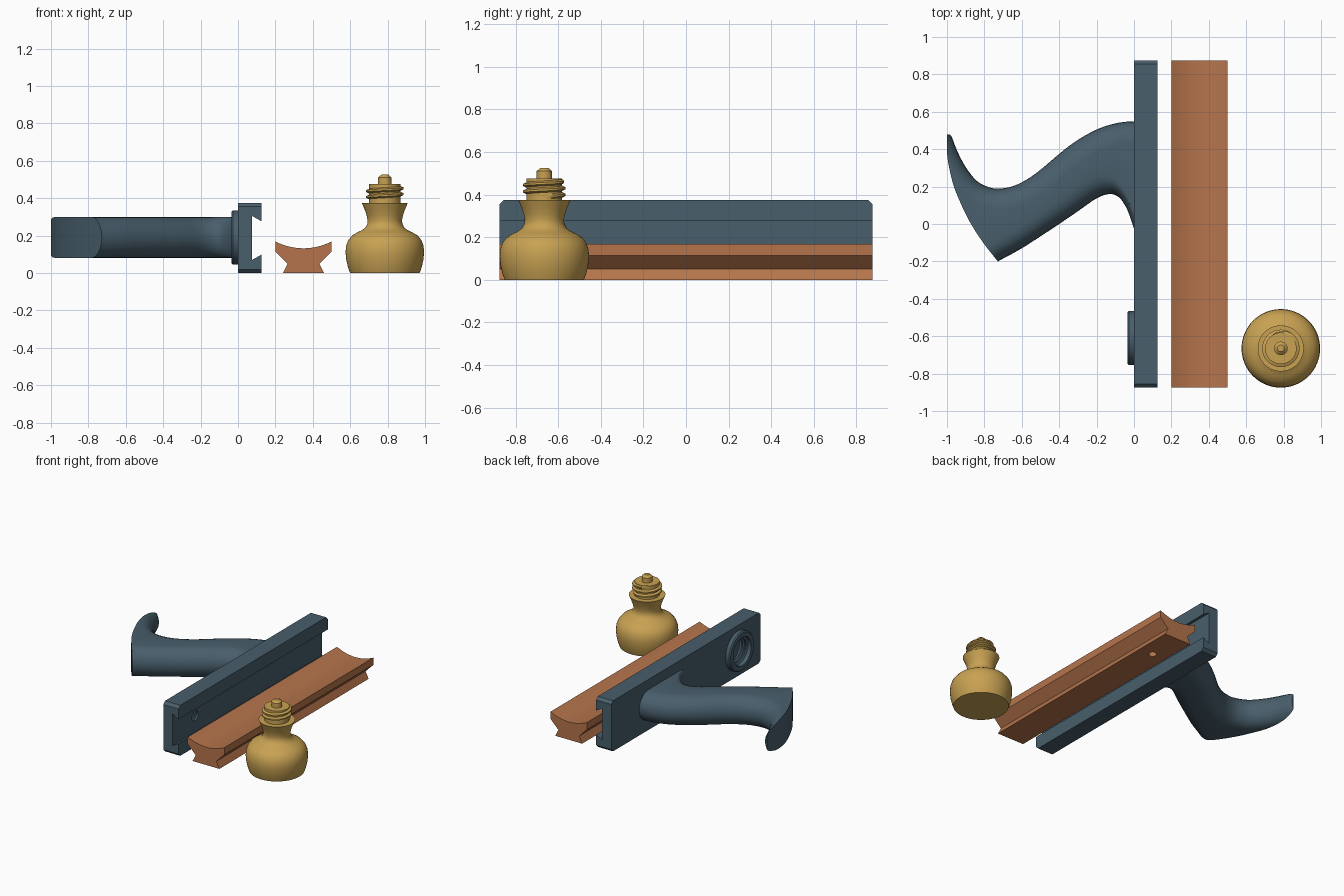
import bpy, bmesh, math
from mathutils import Vector, Matrix

if "Cube" in bpy.data.objects:
    bpy.data.objects.remove(bpy.data.objects["Cube"])


def material(name, color):
    m = bpy.data.materials.new(name)
    m.diffuse_color = (*color, 1)
    m.use_nodes = True
    m.node_tree.nodes["Principled BSDF"].inputs["Base Color"].default_value = m.diffuse_color
    return m


BLUE = material("slate blue", (0.065, 0.112, 0.147))
ORANGE = material("copper orange", (0.46, 0.175, 0.072))
GOLD = material("brass gold", (0.58, 0.36, 0.085))


def finish(name, bm, mat, angle=30):
    bmesh.ops.remove_doubles(bm, verts=bm.verts, dist=1e-5)
    bmesh.ops.recalc_face_normals(bm, faces=bm.faces)
    me = bpy.data.meshes.new(name)
    bm.to_mesh(me)
    bm.free()
    ob = bpy.data.objects.new(name, me)
    bpy.context.collection.objects.link(ob)
    if mat:
        me.materials.append(mat)
    smooth(ob, angle)
    return ob


def activate(ob):
    bpy.ops.object.select_all(action='DESELECT')
    ob.select_set(True)
    bpy.context.view_layer.objects.active = ob


def smooth(ob, angle=30):
    activate(ob)
    bpy.ops.object.shade_smooth_by_angle(angle=math.radians(angle))


def loft(rings, closed=True):
    """Skin a list of closed point rings and cap both ends."""
    bm = bmesh.new()
    vs = [[bm.verts.new(p) for p in r] for r in rings]
    n = len(rings[0])
    for a, b in zip(vs, vs[1:]):
        for i in range(n):
            j = (i + 1) % n
            bm.faces.new((a[i], a[j], b[j], b[i]))
    bm.faces.new(vs[0])
    bm.faces.new(vs[-1][::-1])
    return bm


def lathe(profile, matrix, seg=64):
    """Turn (radius, height) points around local z."""
    rings = [[matrix @ Vector((r * math.cos(2 * math.pi * i / seg),
                               r * math.sin(2 * math.pi * i / seg), h))
              for i in range(seg)] for r, h in profile]
    return loft(rings)


def thread(r_in, r_out, z0, turns, pitch, matrix, seg=40):
    """Helical ridge with a blunt triangular section, tapered at both ends."""
    rings, n = [], int(turns * seg)
    for k in range(n + 1):
        a = 2 * math.pi * k / seg
        t = min(1, k / 8 + 0.02, (n - k) / 8 + 0.02)
        z = z0 + pitch * k / seg
        sec = [(r_in, -0.42), (r_in + (r_out - r_in) * t, -0.15),
               (r_in + (r_out - r_in) * t, 0.15), (r_in, 0.42)]
        rings.append([matrix @ Vector((r * math.cos(a), r * math.sin(a), z + h * pitch))
                      for r, h in sec])
    return loft(rings)


def cut(ob, cutter):
    activate(ob)
    m = ob.modifiers.new("cut", 'BOOLEAN')
    m.object, m.solver, m.operation = cutter, 'EXACT', 'DIFFERENCE'
    bpy.ops.object.modifier_apply(modifier=m.name)
    smooth(ob)


def discard(ob):
    bpy.data.objects.remove(ob, do_unlink=True)


def spline(pts, steps):
    """Catmull-Rom resampling of a point list."""
    out = []
    for i in range(len(pts) - 1):
        p0, p1 = pts[max(i - 1, 0)], pts[i]
        p2, p3 = pts[i + 1], pts[min(i + 2, len(pts) - 1)]
        for s in range(steps):
            t = s / steps
            out.append(0.5 * (2 * p1 + (p2 - p0) * t + (2 * p0 - 5 * p1 + 4 * p2 - p3) * t * t
                              + (3 * p1 - p0 - 3 * p2 + p3) * t ** 3))
    return out + [pts[-1]]


HALF = 0.875

# Rail holder: plate with an undercut channel, ends chamfered top and bottom
prof = [(0, 0), (0.125, 0), (0.125, 0.098), (0.075, 0.07),
        (0.075, 0.305), (0.125, 0.277), (0.125, 0.375), (0, 0.375)]
bm = loft([[(x, y, z) for x, z in prof] for y in (-HALF, HALF)])
ends = [e for e in bm.edges
        if abs(e.verts[0].co.y - e.verts[1].co.y) < 1e-4
        and all(v.co.z < 0.001 or v.co.z > 0.374 for v in e.verts)
        and abs(e.verts[0].co.z - e.verts[1].co.z) < 0.01]
bmesh.ops.bevel(bm, geom=ends, offset=0.02, segments=1, affect='EDGES')
plate = finish("rail_holder", bm, BLUE)

# Round boss with threaded socket on the back of the plate
socket_axis = Matrix.Translation((0, -0.61, 0.19)) @ Matrix.Rotation(math.pi / 2, 4, 'Y')
boss = finish("socket_boss", lathe([(0.137, -0.035), (0.145, -0.027), (0.145, 0.004)],
                                   socket_axis), BLUE)
hole = finish("socket_cutter", lathe([(0.105, -0.06), (0.105, 0.06), (0.037, 0.06),
                                      (0.037, 0.1)], socket_axis), None)
cut(plate, hole)
cut(boss, hole)
discard(hole)
finish("socket_thread", thread(0.107, 0.09, -0.02, 2.3, 0.03, socket_axis), BLUE)

# Curved handle: stadium sections between an upper and a lower outline
pairs = [(0.02, 0.55, 0.02, -0.09), (-0.05, 0.546, -0.012, 0.01), (-0.12, 0.533, -0.04, 0.085),
         (-0.2, 0.505, -0.08, 0.142), (-0.28, 0.462, -0.13, 0.16), (-0.35, 0.415, -0.2, 0.137),
         (-0.42, 0.358, -0.3, 0.068), (-0.5, 0.29, -0.4, 0.0), (-0.57, 0.24, -0.5, -0.066),
         (-0.64, 0.205, -0.6, -0.13), (-0.71, 0.19, -0.7, -0.185), (-0.77, 0.195, -0.83, -0.25),
         (-0.84, 0.23, -1.0, -0.28), (-0.9, 0.305, -1.15, -0.15), (-0.945, 0.39, -1.22, 0.1),
         (-0.972, 0.46, -1.25, 0.36), (-0.985, 0.478, -1.25, 0.47)]
rings = []
for p in spline([Vector(q) for q in pairs], 4):
    u, l = Vector((p[0], p[1])), Vector((p[2], p[3]))
    d = (u - l).normalized()
    ring = []
    for base, sign, start in ((u, 1, -90), (l, -1, 90)):
        for k in range(13):
            a = math.radians(start + 15 * k)
            c = base - d * sign * 0.11 + d * 0.11 * math.cos(a)
            ring.append((c.x, c.y, 0.19 + 0.11 * math.sin(a)))
    rings.append(ring)
handle = finish("handle", loft(rings), BLUE, 40)

# Trim the handle end to a curved wall
wall = [(-1.0, 0.6), (-1.0, 0.46), (-0.998, 0.36), (-0.972, 0.23), (-0.935, 0.13), (-0.88, 0.015),
        (-0.81, -0.095), (-0.728, -0.2), (-0.64, -0.31)]
edge = spline([Vector(q) for q in wall], 4)
outline = [(p.x, p.y) for p in edge] + [(-0.64, -0.6), (-1.5, -0.6), (-1.5, 0.6)]
trim = finish("trim_cutter", loft([[(x, y, z) for x, y in outline] for z in (-0.1, 0.5)]), None)
cut(handle, trim)
discard(trim)

# Sliding bar: dovetail foot, flared sides, scooped top
side = [(0.11, 0), (0.085, 0.05), (0.15, 0.115), (0.15, 0.168)]
scoop = [(0.15 * k / 8, 0.132 + 0.036 * (k / 8) ** 2) for k in range(7, -8, -1)]
bar = side + scoop + [(-x, z) for x, z in reversed(side)]
slider = finish("sliding_bar", loft([[(0.35 + x, y, z) for x, z in bar] for y in (-HALF, HALF)]),
                ORANGE, 25)
pin_hole = finish("pin_cutter", lathe([(0.028, -0.05), (0.028, 0.07)],
                                      Matrix.Translation((0.35, 0.61, 0)), 32), None)
cut(slider, pin_hole)
discard(pin_hole)

# Turned knob with threaded shank and locating pin
at = Matrix.Translation((0.785, -0.665, 0))
body = [(0.186, 0), (0.197, 0.03), (0.206, 0.07), (0.21, 0.11), (0.207, 0.145), (0.196, 0.175),
        (0.176, 0.2), (0.148, 0.217), (0.122, 0.229), (0.104, 0.243), (0.094, 0.262),
        (0.092, 0.282), (0.097, 0.308), (0.108, 0.34), (0.123, 0.375)]
shank = [(0.084, 0.375), (0.084, 0.385), (0.084, 0.475), (0.036, 0.475),
         (0.036, 0.51), (0.018, 0.526)]
finish("knob", lathe(body + shank, at), GOLD)
finish("knob_thread", thread(0.082, 0.1, 0.391, 2.35, 0.031, at), GOLD)
